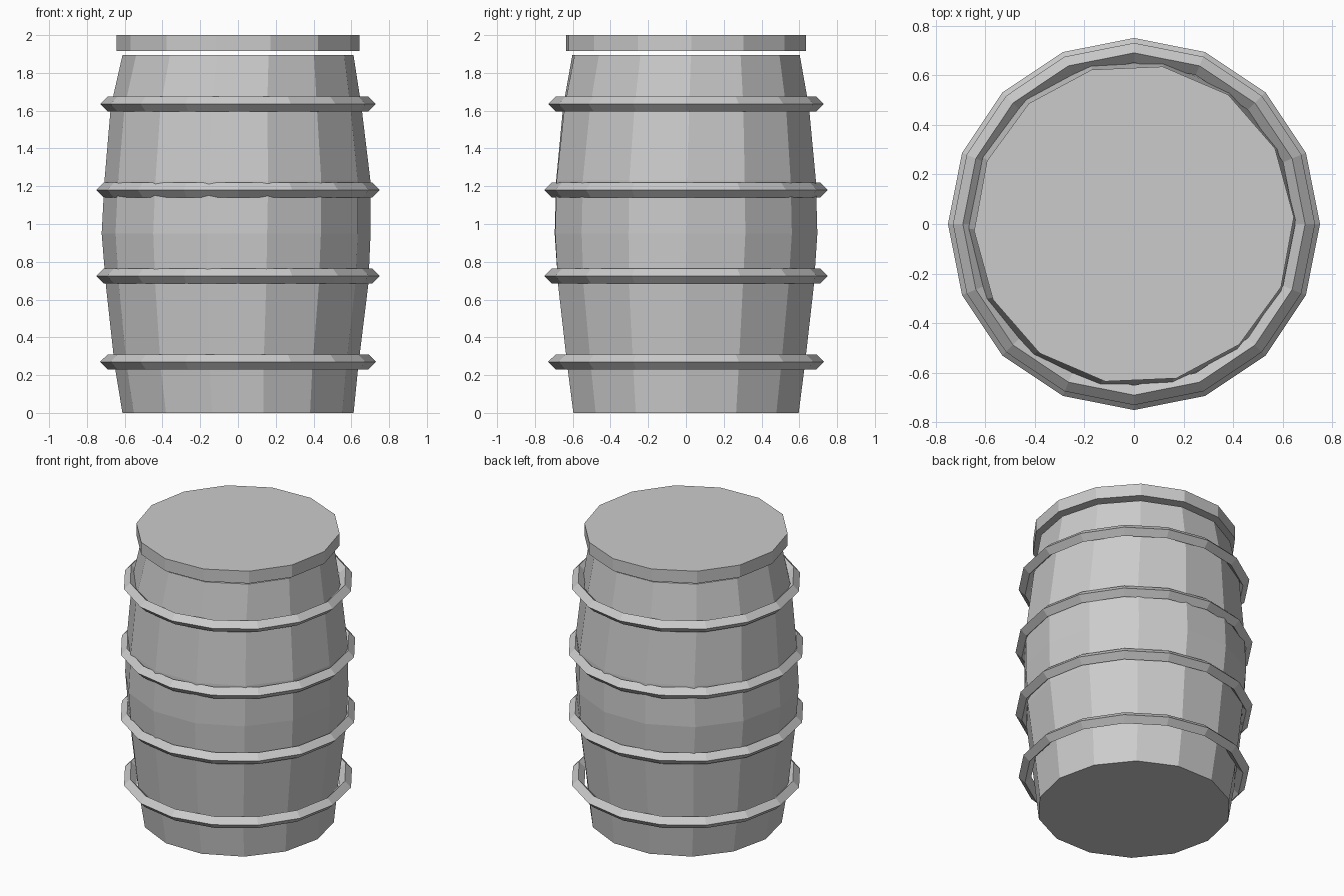
import bpy
import bmesh
from math import cos, sin, pi, radians

cube = bpy.data.objects.get("Cube")
if cube:
    bpy.data.objects.remove(cube, do_unlink=True)

# One plain grey for every part
grey = bpy.data.materials.new("plain_grey")
grey.use_nodes = True
colour = (0.6, 0.6, 0.6, 1.0)
grey.diffuse_color = colour
grey.node_tree.nodes["Principled BSDF"].inputs["Base Color"].default_value = colour


def turned_part(name, profile, sides):
    """Closed solid lofted through (radius, height, twist, x shift) levels."""
    bm = bmesh.new()
    loops = []
    for radius, z, twist, shift in profile:
        angles = [2 * pi * i / sides + radians(twist) for i in range(sides)]
        loops.append([bm.verts.new((radius * cos(a) + shift, radius * sin(a), z))
                      for a in angles])
    for low, high in zip(loops, loops[1:]):
        for i in range(sides):
            j = (i + 1) % sides
            bm.faces.new((low[i], low[j], high[j], high[i]))
    bm.faces.new(loops[0][::-1])
    bm.faces.new(loops[-1])
    mesh = bpy.data.meshes.new(name)
    bm.to_mesh(mesh)
    bm.free()
    mesh.materials.append(grey)
    obj = bpy.data.objects.new(name, mesh)
    bpy.context.collection.objects.link(obj)
    return obj


# Bulging barrel body, slightly uneven like hand-cut staves
turned_part("barrel_body", [
    (0.612, 0.0, 0.0, 0.0),
    (0.645, 0.25, 0.0, -0.008),
    (0.695, 0.68, 0.0, -0.005),
    (0.712, 0.95, 0.5, -0.01),
    (0.704, 1.23, 0.5, -0.003),
    (0.664, 1.62, 1.5, -0.01),
    (0.612, 1.895, 2.5, 0.0),
], 14)

# Flat lid raised just above the body
turned_part("lid", [(0.645, 1.915, 2.5, 0.0), (0.645, 2.0, 2.5, 0.0)], 14)

# Hoops with a diamond cross-section
hoops = [("bottom_hoop", 0.69, 0.27), ("lower_middle_hoop", 0.71, 0.725),
         ("upper_middle_hoop", 0.71, 1.18), ("top_hoop", 0.69, 1.635)]
for name, radius, height in hoops:
    bpy.ops.mesh.primitive_torus_add(major_segments=16, minor_segments=4,
                                     major_radius=radius, minor_radius=0.04,
                                     location=(0, 0, height))
    hoop = bpy.context.object
    hoop.name = name
    hoop.data.materials.append(grey)
    bpy.ops.object.shade_flat()
